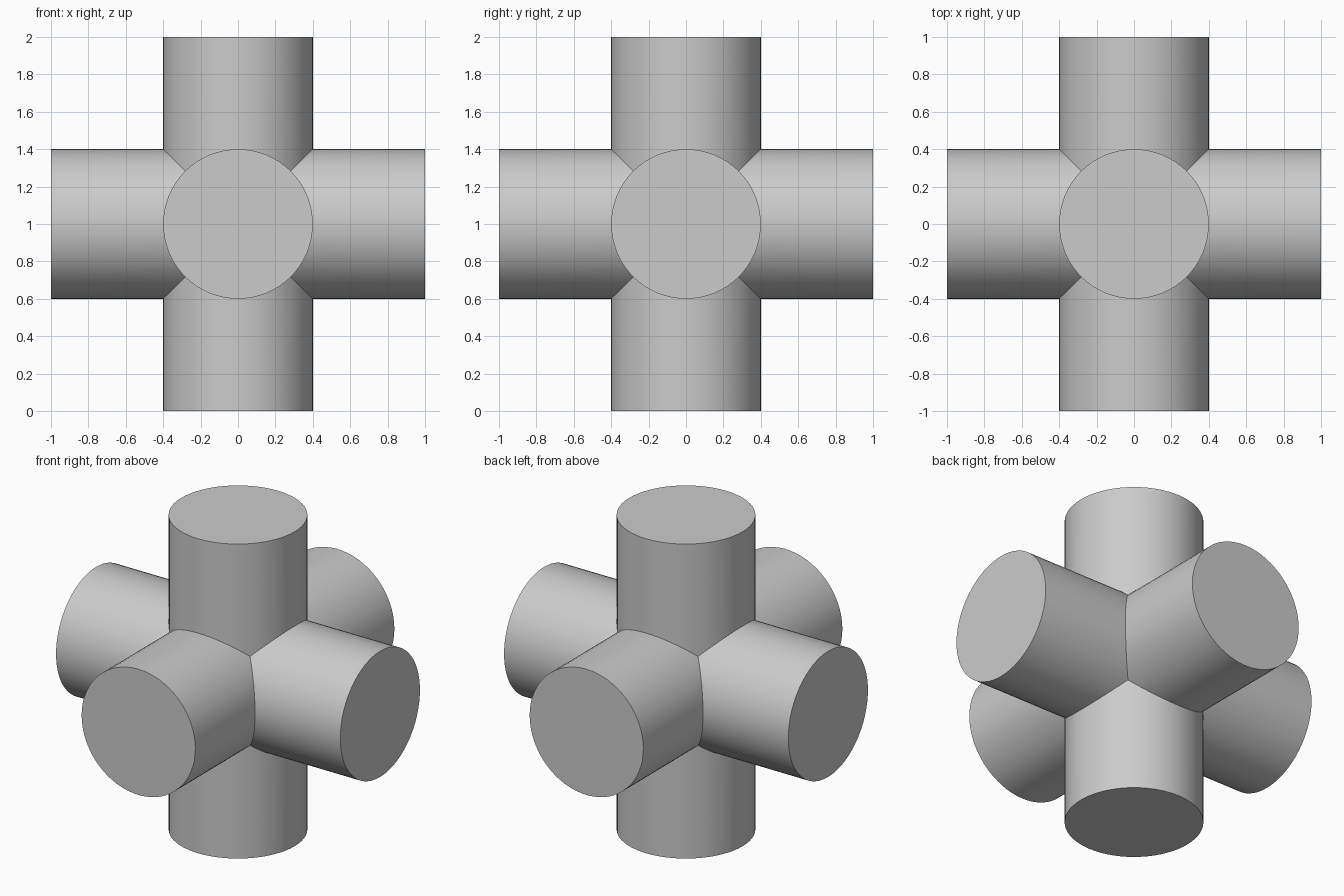
import bpy
import bmesh
import math
from mathutils import Vector

RADIUS = 0.4
REACH = 1.0
SIDES = 64
CENTRE = Vector((0, 0, 1))

default = bpy.data.objects.get("Cube")
if default:
    bpy.data.objects.remove(default, do_unlink=True)

# One plain grey for the whole fitting
grey = bpy.data.materials.new("light_grey")
grey.use_nodes = True
colour = (0.6, 0.6, 0.6, 1)
grey.diffuse_color = colour
grey.node_tree.nodes["Principled BSDF"].inputs["Base Color"].default_value = colour


def add_arm(bm, axis, sign):
    """Round arm along one axis, mitred at its root against the other arms."""
    inner, outer = [], []
    for i in range(SIDES):
        t = 2 * math.pi * i / SIDES
        u, v = RADIUS * math.cos(t), RADIUS * math.sin(t)
        for ring, w in ((inner, max(abs(u), abs(v))), (outer, REACH)):
            p = Vector((0, 0, 0))
            p[axis] = sign * w
            p[(axis + 1) % 3] = u
            p[(axis + 2) % 3] = v
            ring.append(bm.verts.new(p + CENTRE))
    for i in range(SIDES):
        j = (i + 1) % SIDES
        bm.faces.new((inner[i], inner[j], outer[j], outer[i])).smooth = True
    bm.faces.new(outer)


# Six arms welded into one closed shell
bm = bmesh.new()
for axis in range(3):
    for sign in (-1, 1):
        add_arm(bm, axis, sign)
bmesh.ops.remove_doubles(bm, verts=bm.verts, dist=0.0005)
bmesh.ops.recalc_face_normals(bm, faces=bm.faces)

# Crisp seams and rims, smooth barrels
for edge in bm.edges:
    edge.smooth = edge.calc_face_angle(0) < math.radians(30)

mesh = bpy.data.meshes.new("six_way_pipe_cross")
bm.to_mesh(mesh)
bm.free()
mesh.materials.append(grey)
cross = bpy.data.objects.new("six_way_pipe_cross", mesh)
bpy.context.collection.objects.link(cross)
